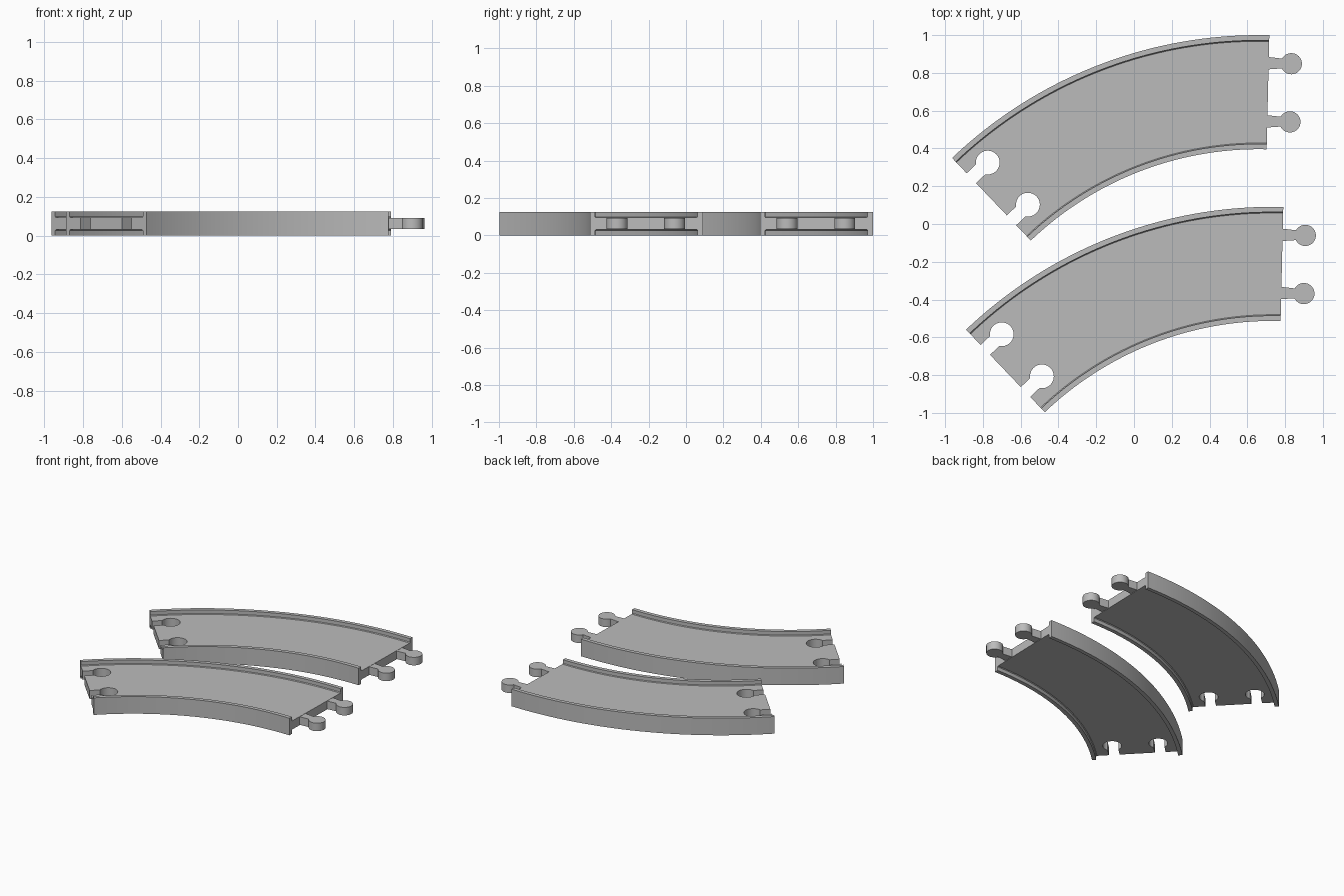
import bpy, bmesh, math
from mathutils import Vector

if "Cube" in bpy.data.objects:
    bpy.data.objects.remove(bpy.data.objects["Cube"])

R_IN, R_OUT, H = 1.749, 2.353, 0.125        # track radii and rail height
A0, A1 = math.radians(88.65), math.radians(133.65)
CENTRES = [("lower", Vector((0.735, -2.262, 0))), ("upper", Vector((0.661, -1.353, 0)))]
PEG_RADII = (2.051 - 0.154, 2.051 + 0.154)
Z0, Z1, RAIL, CH = 0.031, 0.094, 0.028, 0.005

grey = bpy.data.materials.new("plain grey")
grey.diffuse_color = (0.5, 0.5, 0.5, 1)
grey.use_nodes = True
grey.node_tree.nodes["Principled BSDF"].inputs["Base Color"].default_value = grey.diffuse_color


def make_object(name, bm, location):
    bmesh.ops.recalc_face_normals(bm, faces=bm.faces)
    mesh = bpy.data.meshes.new(name)
    bm.to_mesh(mesh)
    bm.free()
    mesh.materials.append(grey)
    ob = bpy.data.objects.new(name, mesh)
    ob.location = location
    bpy.context.collection.objects.link(ob)
    return ob


def select_only(ob):
    bpy.ops.object.select_all(action='DESELECT')
    ob.select_set(True)
    bpy.context.view_layer.objects.active = ob


def smooth(ob):
    select_only(ob)
    bpy.ops.object.shade_smooth_by_angle(angle=math.radians(30))


def track(name, location, steps=40):
    """H-shaped section (two rails joined by a plate) swept along the arc."""
    a, b = R_IN + RAIL, R_OUT - RAIL
    section = [(R_IN, 0), (a, 0), (a, Z0 - CH), (a + CH, Z0), (b - CH, Z0), (b, Z0 - CH),
               (b, 0), (R_OUT, 0), (R_OUT, H), (b, H), (b, Z1 + CH), (b - CH, Z1),
               (a + CH, Z1), (a, Z1 + CH), (a, H), (R_IN, H)]
    bm = bmesh.new()
    rings = []
    for i in range(steps + 1):
        t = A0 + (A1 - A0) * i / steps
        rings.append([bm.verts.new((r * math.cos(t), r * math.sin(t), z)) for r, z in section])
    n = len(section)
    for p, q in zip(rings, rings[1:]):
        for k in range(n):
            bm.faces.new((p[k], p[(k + 1) % n], q[(k + 1) % n], q[k]))
    bm.faces.new(rings[0])
    bm.faces.new(rings[-1])
    return make_object(name, bm, location)


def keyhole(name, location, angle, r, head, neck, root, start, z0, z1):
    """Round head on a straight neck, pointing along the track at the given angle."""
    dist = 0.12
    s = math.asin(neck / head)
    outline = [(start, -root)]
    for i in range(33):
        t = -math.pi + s + (2 * math.pi - 2 * s) * i / 32
        outline.append((dist + head * math.cos(t), head * math.sin(t)))
    outline.append((start, root))
    ca, sa = math.cos(angle), math.sin(angle)
    bm = bmesh.new()
    verts = [bm.verts.new((u * sa + (r + v) * ca, -u * ca + (r + v) * sa, z0)) for u, v in outline]
    face = bm.faces.new(verts)
    top = bmesh.ops.extrude_face_region(bm, geom=[face])
    bmesh.ops.translate(bm, vec=(0, 0, z1 - z0),
                        verts=[g for g in top["geom"] if isinstance(g, bmesh.types.BMVert)])
    return make_object(name, bm, location)


for side, centre in CENTRES:
    body = track(side + "_track", centre)
    # sockets cut through the plate at the left end
    for i, r in enumerate(PEG_RADII):
        cutter = keyhole("socket_cutter", centre, A1, r, 0.063, 0.036, 0.036, -0.03, -0.05, 0.2)
        cutter.hide_render = True
        mod = body.modifiers.new("socket", 'BOOLEAN')
        mod.operation, mod.solver, mod.object = 'DIFFERENCE', 'EXACT', cutter
        select_only(body)
        bpy.ops.object.modifier_apply(modifier=mod.name)
        bpy.data.objects.remove(cutter)
    smooth(body)
    # connector pegs at the right end
    for i, r in enumerate(PEG_RADII):
        smooth(keyhole(f"{side}_peg_{i + 1}", centre, A0, r, 0.056, 0.026, 0.033,
                       -0.004, 0.034, 0.0925))
